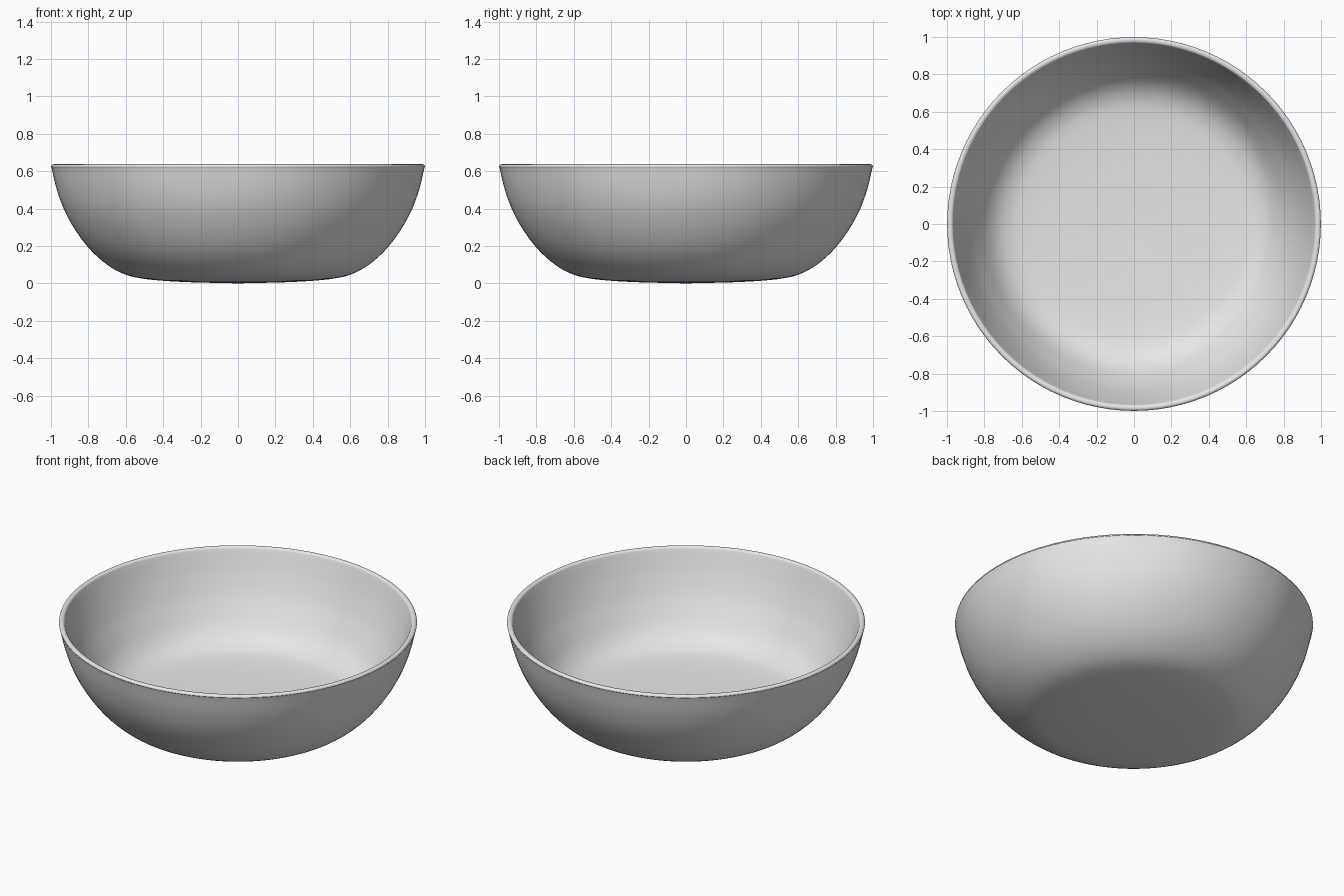
import bpy
import bmesh
import math
from mathutils import Vector

cube = bpy.data.objects.get("Cube")
if cube:
    bpy.data.objects.remove(cube, do_unlink=True)

SEGMENTS = 96
STEPS = 4


def smooth_path(points):
    """Catmull-Rom curve through (radius, height) points."""
    pts = [Vector(p) for p in points]
    pts = [2 * pts[0] - pts[1]] + pts + [2 * pts[-1] - pts[-2]]
    path = []
    for a, b, c, d in zip(pts, pts[1:], pts[2:], pts[3:]):
        for i in range(STEPS):
            t = i / STEPS
            path.append(0.5 * (2 * b + (c - a) * t
                               + (2 * a - 5 * b + 4 * c - d) * t ** 2
                               + (3 * b - a - 3 * c + d) * t ** 3))
    path.append(pts[-2])
    return path


# Outer shell, from the middle of the base up to the rim
outer = [(0, 0), (0.25, 0.006), (0.4, 0.014), (0.52, 0.027), (0.61, 0.05),
         (0.7, 0.1), (0.79, 0.18), (0.87, 0.285), (0.93, 0.395),
         (0.97, 0.505), (0.995, 0.61)]
# Rounded lip
lip = [(0.999, 0.624), (0.995, 0.633), (0.985, 0.637), (0.972, 0.633),
       (0.965, 0.62)]
# Hollow, from the rim down to the middle of the floor
inner = [(0.945, 0.56), (0.92, 0.49), (0.88, 0.395), (0.84, 0.32),
         (0.79, 0.24), (0.74, 0.186), (0.68, 0.15), (0.6, 0.13),
         (0.4, 0.115), (0, 0.105)]

# Turn the profile around the vertical axis
bm = bmesh.new()
verts = [bm.verts.new((max(p.x, 0), 0, p.y)) for p in smooth_path(outer + lip + inner)]
edges = [bm.edges.new(pair) for pair in zip(verts, verts[1:])]
bmesh.ops.spin(bm, geom=verts + edges, cent=(0, 0, 0), axis=(0, 0, 1),
               angle=math.tau, steps=SEGMENTS, use_duplicate=False)
bmesh.ops.remove_doubles(bm, verts=bm.verts, dist=0.0001)
bmesh.ops.recalc_face_normals(bm, faces=bm.faces)
for face in bm.faces:
    face.smooth = True
mesh = bpy.data.meshes.new("bowl")
bm.to_mesh(mesh)
bm.free()

bowl = bpy.data.objects.new("bowl", mesh)
bpy.context.collection.objects.link(bowl)

# Plain light grey
grey = bpy.data.materials.new("light grey")
grey.use_nodes = True
colour = (0.8, 0.8, 0.8, 1)
grey.diffuse_color = colour
grey.node_tree.nodes["Principled BSDF"].inputs["Base Color"].default_value = colour
mesh.materials.append(grey)
